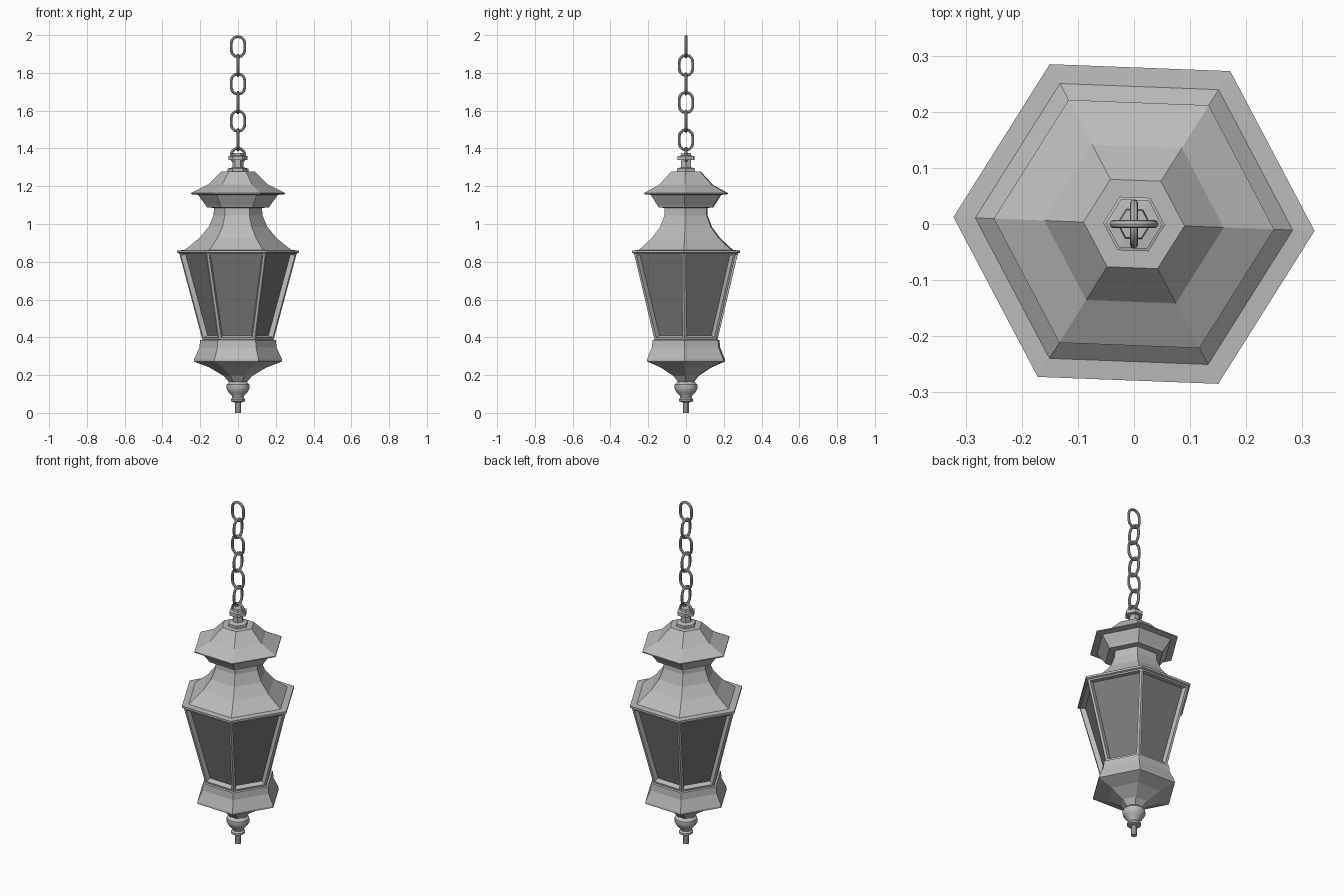
import bpy, bmesh, math
from mathutils import Vector

if "Cube" in bpy.data.objects:
    bpy.data.objects.remove(bpy.data.objects["Cube"])

TURN = math.radians(-2.2)


def material(name, value):
    m = bpy.data.materials.new(name)
    m.diffuse_color = (value, value, value, 1)
    m.use_nodes = True
    m.node_tree.nodes["Principled BSDF"].inputs["Base Color"].default_value = m.diffuse_color
    return m


METAL = material("grey metal", 0.5)
GLASS = material("dark glass", 0.19)


def finish(bm, name, mats=(METAL,), smooth=False):
    bmesh.ops.recalc_face_normals(bm, faces=bm.faces)
    me = bpy.data.meshes.new(name)
    bm.to_mesh(me)
    bm.free()
    for m in mats:
        me.materials.append(m)
    ob = bpy.data.objects.new(name, me)
    bpy.context.collection.objects.link(ob)
    if smooth:
        bpy.ops.object.select_all(action='DESELECT')
        bpy.context.view_layer.objects.active = ob
        ob.select_set(True)
        bpy.ops.object.shade_smooth_by_angle(angle=math.radians(35))
    return ob


def stack(bm, profile, sides):
    """Closed solid from (radius, height) rings; returns side faces."""
    rings = [[bm.verts.new((r * math.cos(TURN + math.tau * i / sides),
                            r * math.sin(TURN + math.tau * i / sides), z))
              for i in range(sides)] for r, z in profile]
    faces = []
    for a, b in zip(rings, rings[1:]):
        for i in range(sides):
            j = (i + 1) % sides
            faces.append(bm.faces.new((a[i], a[j], b[j], b[i])))
    bm.faces.new(rings[0][::-1])
    bm.faces.new(rings[-1])
    return faces


def turned(name, profile, sides=6, smooth=False):
    bm = bmesh.new()
    stack(bm, profile, sides)
    return finish(bm, name, smooth=smooth)


# Hexagonal metal body parts
turned("base", [(0.045, 0.16), (0.075, 0.195), (0.15, 0.24), (0.234, 0.272),
                (0.234, 0.282), (0.205, 0.345), (0.2, 0.385), (0.18, 0.39)])
turned("shoulder", [(0.305, 0.842), (0.322, 0.848), (0.322, 0.86), (0.283, 0.862),
                    (0.205, 0.925), (0.155, 0.985), (0.13, 1.045), (0.127, 1.088)])
turned("cornice", [(0.127, 1.085), (0.165, 1.088), (0.172, 1.1),
                   (0.205, 1.145), (0.212, 1.157)])
turned("roof", [(0.2, 1.153), (0.25, 1.158), (0.25, 1.164), (0.16, 1.208), (0.09, 1.277)])
turned("top_collar", [(0.055, 1.277), (0.055, 1.293), (0.03, 1.3), (0.03, 1.338),
                      (0.05, 1.34), (0.05, 1.36), (0.03, 1.362), (0.028, 1.376)])

# Round finial and rod below the base
turned("finial", [(0.045, 0.165), (0.06, 0.15), (0.062, 0.13), (0.05, 0.108),
                  (0.032, 0.09), (0.03, 0.08), (0.038, 0.072), (0.038, 0.062),
                  (0.018, 0.055)], 12, True)
turned("bottom_rod", [(0.016, 0.0), (0.016, 0.06)], 10, True)

# Tapered cage with a recessed pane in each side
bm = bmesh.new()
panels = stack(bm, [(0.188, 0.385), (0.312, 0.848)], 6)
bmesh.ops.recalc_face_normals(bm, faces=bm.faces)
bmesh.ops.inset_individual(bm, faces=panels, thickness=0.018)
bmesh.ops.inset_individual(bm, faces=panels, thickness=0.008, depth=-0.026)
for f in panels:
    f.material_index = 1
finish(bm, "window_cage", (METAL, GLASS))


def link(name, z, sideways, half_w=0.036, half_h=0.054, wire=0.0075):
    """Rounded oblong chain link swept with a small wire section."""
    bm = bmesh.new()
    path = []
    straight = half_h - half_w
    for k in range(14):
        a = math.pi * (k % 7) / 6 + (math.pi if k >= 7 else 0)
        out = Vector((math.cos(a), 0, math.sin(a)))
        path.append((out * half_w + Vector((0, 0, straight if k < 7 else -straight)), out))
    rings = []
    for p, out in path:
        ring = []
        for s in range(8):
            t = math.tau * s / 8
            v = p + out * math.cos(t) * wire + Vector((0, math.sin(t) * wire, 0))
            if sideways:
                v = Vector((-v.y, v.x, v.z))
            ring.append(bm.verts.new(v + Vector((0, 0, z))))
        rings.append(ring)
    for k in range(14):
        a, b = rings[k], rings[(k + 1) % 14]
        for s in range(8):
            t = (s + 1) % 8
            bm.faces.new((a[s], a[t], b[t], b[s]))
    finish(bm, name, smooth=True)


# Hanging loop and six alternating links
link("hanging_loop", 1.362, False, 0.036, 0.04)
for i in range(6):
    link(f"chain_link_{i + 1}", 1.9385 - i * 0.0985, i % 2 == 1)
